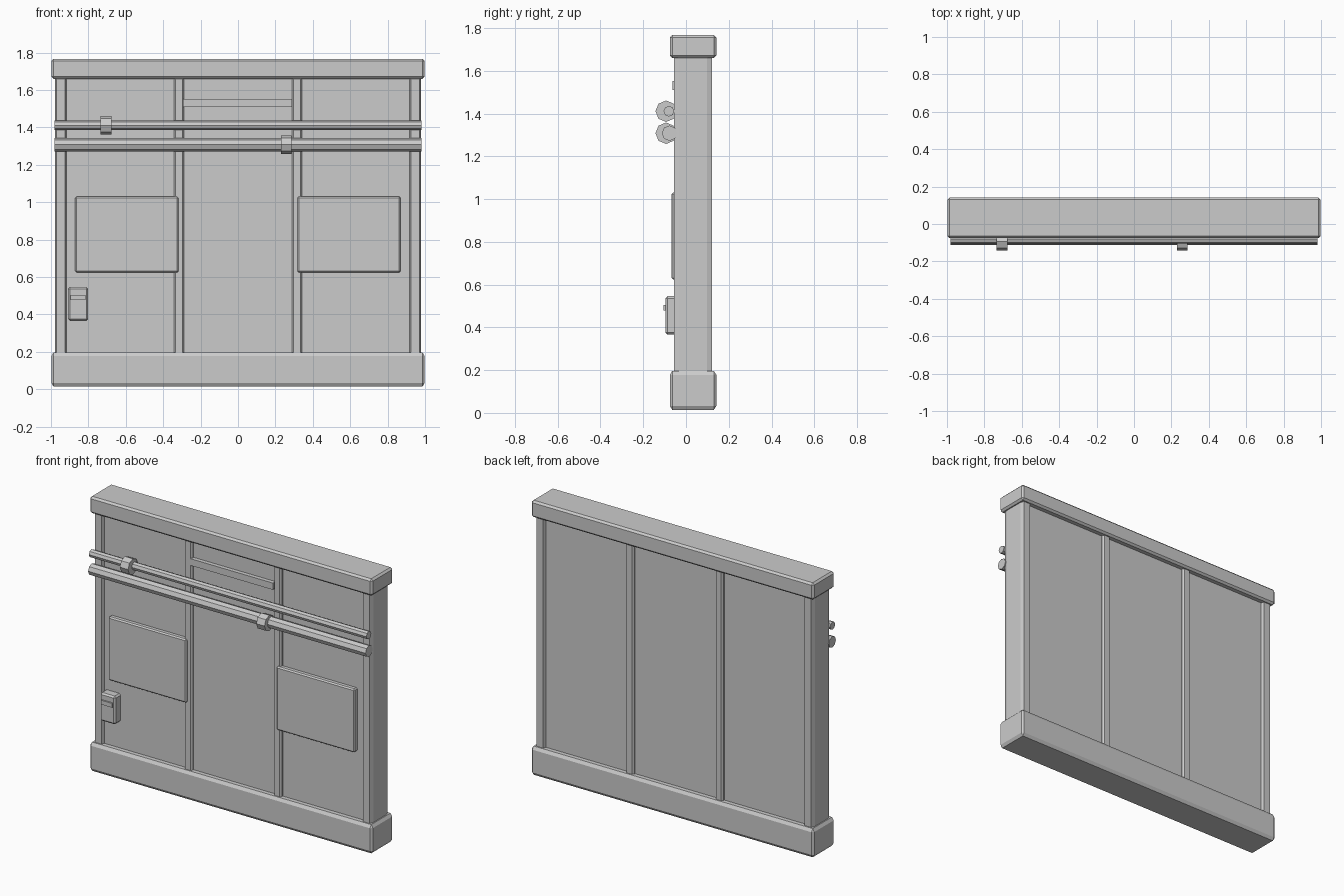
import bpy, bmesh, math
from mathutils import Matrix, Vector

if "Cube" in bpy.data.objects:
    bpy.data.objects.remove(bpy.data.objects["Cube"])


def make_object(name, bm):
    mesh = bpy.data.meshes.new(name)
    bm.normal_update()
    bm.to_mesh(mesh)
    bm.free()
    obj = bpy.data.objects.new(name, mesh)
    bpy.context.collection.objects.link(obj)
    return obj


def box(name, x, y, z, bevel=None):
    """Box from (min, max) ranges; bevel is the chamfer width along x, y, z."""
    lo, hi = Vector((x[0], y[0], z[0])), Vector((x[1], y[1], z[1]))
    unit = Vector(bevel or (1, 1, 1))
    bm = bmesh.new()
    bmesh.ops.create_cube(bm, size=1)
    size = hi - lo
    bmesh.ops.scale(bm, vec=[size[i] / unit[i] for i in range(3)], verts=bm.verts)
    if bevel:
        bmesh.ops.bevel(bm, geom=bm.edges[:], offset=1, offset_type='OFFSET',
                        segments=1, affect='EDGES')
    bmesh.ops.scale(bm, vec=unit, verts=bm.verts)
    bmesh.ops.translate(bm, vec=(lo + hi) / 2, verts=bm.verts)
    return make_object(name, bm)


def rod(name, x, y, z, radius, sides=8):
    """Prism lying along x."""
    bm = bmesh.new()
    bmesh.ops.create_cone(bm, cap_ends=True, segments=sides, radius1=radius,
                          radius2=radius, depth=x[1] - x[0],
                          matrix=Matrix.Translation(((x[0] + x[1]) / 2, y, z))
                          @ Matrix.Rotation(math.pi / 2, 4, 'Y'))
    return make_object(name, bm)


# Base and top rail
box("base", (-0.998, 0.998), (-0.076, 0.142), (0.014, 0.197), (0.012, 0.012, 0.019))
box("top_rail", (-0.998, 0.998), (-0.076, 0.142), (1.66, 1.767), (0.012, 0.012, 0.012))

# Wall panel, recessed between the posts on both faces
box("wall_panel", (-0.95, 0.95), (-0.037, 0.103), (0.15, 1.70))

# End posts and inner posts
for side, s in (("left", -1), ("right", 1)):
    box(side + "_end_post", sorted((s * 0.915, s * 0.979)), (-0.057, 0.122),
        (0.15, 1.70), (0.009, 0.024, 0.02))
    box(side + "_inner_post", sorted((s * 0.288, s * 0.343)), (-0.057, 0.122),
        (0.15, 1.70), (0.009, 0.012, 0.02))

# Cross bar near the top, front only
box("cross_bar", (-0.295, 0.29), (-0.063, -0.02), (1.51, 1.553))

# Flat boards
for side, x in (("left", (-0.871, -0.318)), ("right", (0.317, 0.87))):
    box(side + "_board", x, (-0.068, -0.03), (0.624, 1.03), (0.008, 0.008, 0.008))

# Control box with a small slot plate
box("control_box", (-0.909, -0.801), (-0.096, -0.03), (0.366, 0.546), (0.01, 0.01, 0.01))
box("control_slot", (-0.895, -0.815), (-0.106, -0.08), (0.478, 0.505))

# Pipes and couplings
rod("upper_pipe", (-0.98, 0.98), -0.08, 1.411, 0.025)
rod("lower_pipe", (-0.98, 0.98), -0.077, 1.308, 0.036)
rod("upper_coupling", (-0.735, -0.677), -0.093, 1.411, 0.05)
rod("lower_coupling", (0.229, 0.287), -0.093, 1.308, 0.05)
